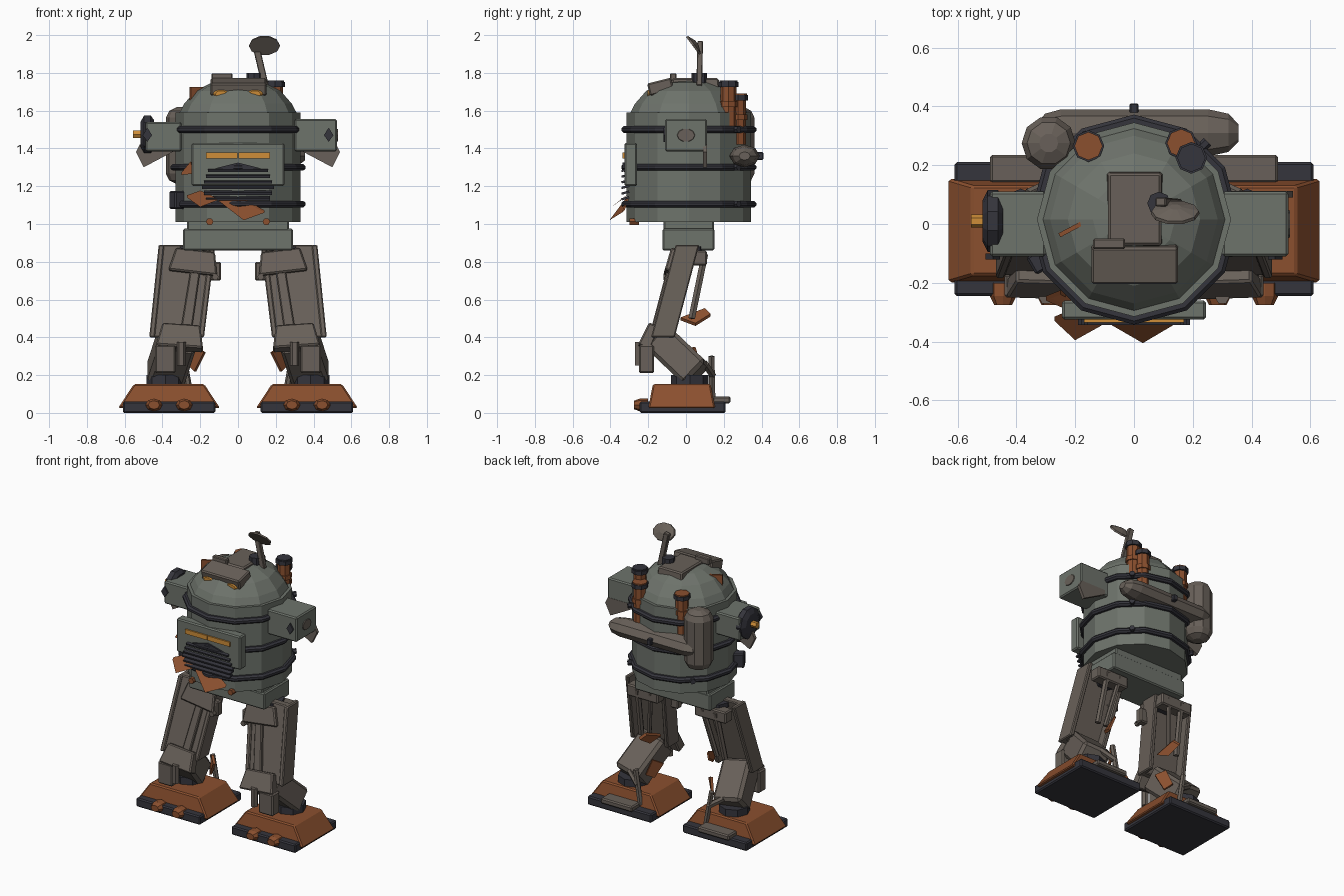
import bpy, bmesh, math
from mathutils import Vector, Matrix, Euler

if "Cube" in bpy.data.objects:
    bpy.data.objects.remove(bpy.data.objects["Cube"])


def material(name, col):
    m = bpy.data.materials.new(name)
    m.diffuse_color = (*col, 1)
    m.use_nodes = True
    m.node_tree.nodes["Principled BSDF"].inputs["Base Color"].default_value = m.diffuse_color
    return m


GREEN = material("green_armour", (0.155, 0.172, 0.148))
STEEL = material("brown_steel", (0.14, 0.118, 0.1))
RUST = material("rust", (0.26, 0.08, 0.028))
DARK = material("dark_metal", (0.035, 0.035, 0.045))
GLOW = material("amber", (0.62, 0.27, 0.04))


# ---- helpers: geometry is written in world space so mirroring is across x = 0
def finish(name, bm, mat, mirror=False, bevel=0):
    bmesh.ops.recalc_face_normals(bm, faces=bm.faces)
    me = bpy.data.meshes.new(name)
    bm.to_mesh(me)
    bm.free()
    me.materials.append(mat)
    ob = bpy.data.objects.new(name, me)
    bpy.context.collection.objects.link(ob)
    if bevel:
        b = ob.modifiers.new("bevel", 'BEVEL')
        b.width, b.segments = bevel, 1
    if mirror:
        ob.modifiers.new("mirror", 'MIRROR')
    return ob


def block(name, M, size, mat, taper=(1, 1), mirror=False, bevel=0.008):
    bm = bmesh.new()
    bmesh.ops.create_cube(bm, size=1)
    for v in bm.verts:
        t = taper if v.co.z > 0 else (1, 1)
        v.co = M @ Vector((v.co.x * size[0] * t[0], v.co.y * size[1] * t[1], v.co.z * size[2]))
    return finish(name, bm, mat, mirror, bevel)


def box(name, lo, hi, mat, rot=(0, 0, 0), **kw):
    lo, hi = Vector(lo), Vector(hi)
    M = Matrix.Translation((lo + hi) / 2) @ Euler([math.radians(a) for a in rot]).to_matrix().to_4x4()
    return block(name, M, hi - lo, mat, **kw)


def frame(p0, p1):
    z = (p1 - p0).normalized()
    ref = Vector((1, 0, 0)) if abs(z.x) < 0.9 else Vector((0, 1, 0))
    x = (ref - z * ref.dot(z)).normalized()
    return Matrix((x, z.cross(x), z)).transposed().to_4x4()


def beam(name, p0, p1, w, d, mat, **kw):
    p0, p1 = Vector(p0), Vector(p1)
    M = Matrix.Translation((p0 + p1) / 2) @ frame(p0, p1)
    return block(name, M, (w, d, (p1 - p0).length), mat, **kw)


def turned(name, p0, p1, profile, mat, n=8, flat=1, mirror=False):
    """Revolve (radius, fraction along p0-p1) around the axis."""
    p0, p1 = Vector(p0), Vector(p1)
    M, L = Matrix.Translation(p0) @ frame(p0, p1), (p1 - p0).length
    bm = bmesh.new()
    rings = [[bm.verts.new(M @ Vector((r * math.cos(2 * math.pi * i / n),
                                       r * flat * math.sin(2 * math.pi * i / n), f * L)))
              for i in range(n)] for r, f in profile]
    for a, b in zip(rings, rings[1:]):
        for i in range(n):
            bm.faces.new((a[i], a[(i + 1) % n], b[(i + 1) % n], b[i]))
    bm.faces.new(rings[0])
    bm.faces.new(rings[-1])
    return finish(name, bm, mat, mirror)


def rod(name, p0, p1, r, mat, n=8, **kw):
    return turned(name, p0, p1, [(r, 0), (r, 1)], mat, n, **kw)


def plate(name, pts, depth, mat, mirror=False, bevel=0):
    """Extrude a polygon by depth along +y (or a given vector)."""
    vec = Vector(depth) if isinstance(depth, tuple) else Vector((0, depth, 0))
    bm = bmesh.new()
    f = bm.faces.new([bm.verts.new(p) for p in pts])
    ext = bmesh.ops.extrude_face_region(bm, geom=[f])
    bmesh.ops.translate(bm, verts=[v for v in ext["geom"] if isinstance(v, bmesh.types.BMVert)], vec=vec)
    return finish(name, bm, mat, mirror, bevel)


CAPS = [(0.35, 0), (0.8, 0.05), (1, 0.14), (1, 0.86), (0.8, 0.95), (0.35, 1)]

# ---- torso: twelve-sided drum, dome and bands
CY = 0.015
rod("torso_drum", (0, CY, 1.01), (0, CY, 1.59), 0.33, GREEN, 12)
turned("dome", (0, CY, 1.585), (0, CY, 1.77),
       [(0.312, 0), (0.285, 0.28), (0.225, 0.65), (0.14, 0.88), (0.02, 1)], GREEN, 12)
for i, z in enumerate((1.105, 1.3, 1.5)):
    turned(f"torso_band_{i}", (0, CY, z - 0.018), (0, CY, z + 0.018),
           [(0.345, 0), (0.357, 0.3), (0.357, 0.7), (0.345, 1)], DARK, 12)
    rod(f"band_bolt_{i}", (0.22, 0.25, z), (0.25, 0.28, z), 0.018, DARK, 6, mirror=True)
box("pelvis", (-0.29, -0.125, 0.86), (0.29, 0.15, 0.975), GREEN)
box("pelvis_collar", (-0.27, -0.12, 0.96), (0.27, 0.148, 1.02), GREEN)
rod("hem_rivet", (0.15, -0.25, 1.012), (0.15, -0.3, 1.012), 0.02, RUST, 6, mirror=True)

# ---- chest grille
box("chest_panel", (-0.245, -0.325, 1.2), (0.245, -0.26, 1.43), GREEN)
box("amber_slit", (0.002, -0.335, 1.347), (0.17, -0.32, 1.378), GLOW, mirror=True, bevel=0)
plate("grille_spindle", [(-0.12, -0.335, 1.295), (0, -0.335, 1.28), (0.12, -0.335, 1.295), (0, -0.335, 1.325)], 0.03, DARK)
for i in range(6):
    w = 0.19 - 0.01 * abs(i - 2)
    box(f"grille_slat_{i}", (-w, -0.342, 1.13 + i * 0.03), (w, -0.3, 1.142 + i * 0.03), DARK, rot=(15, 0, 0), bevel=0)

# ---- loose rusty scrap plates
N = (0, 0.015, 0.012)
plate("scrap_large", [(-0.1, -0.33, 1.12), (0.0, -0.31, 1.14), (0.14, -0.34, 1.06), (0.03, -0.405, 1.02)], N, RUST)
plate("scrap_medium", [(-0.27, -0.33, 1.14), (-0.2, -0.3, 1.165), (-0.11, -0.345, 1.125), (-0.2, -0.395, 1.09)], N, RUST)
plate("scrap_small", [(-0.3, -0.26, 1.26), (-0.25, -0.24, 1.32), (-0.23, -0.25, 1.28), (-0.14, -0.33, 1.275)], N, RUST)
box("side_socket", (-0.355, -0.16, 1.08), (-0.28, -0.09, 1.175), DARK, rot=(0, 0, 30))
box("dome_patch", (-0.26, -0.02, 1.59), (-0.15, -0.005, 1.725), RUST, rot=(0, 0, 28), bevel=0)

# ---- head: hatch, brow and eyes
box("hatch", (-0.095, -0.08, 1.7), (0.1, 0.18, 1.772), STEEL, taper=(0.92, 0.94))
box("brow", (-0.145, -0.2, 1.692), (0.15, -0.07, 1.76), STEEL, rot=(14, 0, 0))
turned("eye", (0.09, -0.16, 1.69), (0.09, -0.203, 1.688), [(0.042, 0), (0.042, 0.8), (0.03, 1)], GLOW, 10, 0.6, mirror=True)
box("brow_box", (-0.14, -0.085, 1.755), (-0.03, -0.05, 1.798), STEEL, bevel=0.005)

# ---- antenna with dish
rod("antenna_base", (0.085, 0.07, 1.74), (0.085, 0.07, 1.8), 0.04, DARK)
beam("antenna_mast", (0.145, 0.07, 1.73), (0.09, 0.075, 1.965), 0.036, 0.03, STEEL, bevel=0.004)
c, n = Vector((0.14, 0.045, 1.95)), Vector((0, 0.8, 0.6)).normalized()
turned("dish", c - n * 0.012, c + n * 0.016, [(0.083, 0), (0.08, 0.4), (0.02, 1)], STEEL, 10, 0.75)

# ---- exhausts and tanks on the back
for i, (x, y, z0, z1) in enumerate(((0.195, 0.225, 1.5, 1.76), (0.16, 0.275, 1.42, 1.69), (-0.155, 0.265, 1.42, 1.69))):
    rod(f"exhaust_{i}", (x, y, z0), (x, y, z1 - 0.03), 0.042, RUST)
    rod(f"exhaust_collar_{i}", (x, y, z1 - 0.14), (x, y, z1 - 0.11), 0.05, RUST)
    rod(f"exhaust_cap_{i}", (x, y, z1 - 0.035), (x, y, z1 - 0.008), 0.054, DARK)
    rod(f"exhaust_mouth_{i}", (x, y, z1 - 0.03), (x, y, z1), 0.048, RUST if i else DARK)
turned("upright_tank", (-0.29, 0.275, 1.21), (-0.29, 0.275, 1.62), [(r * 0.092, f) for r, f in CAPS], STEEL, 10)
turned("cross_tank", (-0.33, 0.31, 1.36), (0.355, 0.31, 1.36),
       [(0.03, 0), (0.065, 0.04), (0.08, 0.12), (0.08, 0.85), (0.065, 0.95), (0.03, 1)], STEEL, 8, 0.75)
box("tank_clip", (-0.015, 0.37, 1.34), (0.015, 0.41, 1.38), DARK, bevel=0.004)
rod("tank_valve", (-0.23, 0.2, 1.52), (-0.21, 0.26, 1.52), 0.02, GLOW, 6)

# ---- arm stubs
box("arm_right", (0.3, -0.11, 1.385), (0.525, 0.11, 1.555), GREEN)
box("arm_left", (-0.49, -0.11, 1.385), (-0.3, 0.11, 1.54), GREEN)
turned("arm_right_cap", (0.52, 0, 1.47), (0.53, 0, 1.47), [(0.05, 0), (0.045, 1)], STEEL, 10, 0.75)
plate("arm_bolt", [(0.48, -0.12, 1.435), (0.505, -0.12, 1.47), (0.48, -0.12, 1.51), (0.455, -0.12, 1.47)], 0.02, DARK, mirror=True)
turned("arm_wheel", (-0.515, 0.01, 1.475), (-0.445, 0.01, 1.475),
       [(0.07, 0), (0.105, 0.25), (0.105, 0.75), (0.08, 1)], DARK, 10)
rod("arm_wheel_hub", (-0.555, 0.01, 1.475), (-0.5, 0.01, 1.475), 0.022, GLOW, 6)
for s, y in ((1, 0.09), (-1, 0.0)):
    plate("arm_fin", [(s * 0.33, y, 1.39), (s * 0.5, y, 1.3), (s * 0.54, y, 1.38), (s * 0.52, y, 1.42), (s * 0.33, y, 1.42)], 0.022, STEEL)

# ---- legs (built on +x, mirrored)
S = dict(mirror=True)


def thigh(name, t0, t1, b0, b1, y, depth):
    """Sheared slab from z 0.89 down to 0.4; x ranges at top and bottom, y offset from the front line."""
    plate(name, [(t0, -0.055 + y, 0.89), (t1, -0.055 + y, 0.89), (b1, -0.185 + y, 0.4), (b0, -0.185 + y, 0.4)],
          depth, STEEL, bevel=0.006, **S)


turned("hip_joint", (0.24, 0.01, 0.8), (0.24, 0.01, 0.88), [(0.05, 0), (0.09, 0.6), (0.09, 1)], DARK, 8, **S)
thigh("thigh_plate", 0.14, 0.41, 0.19, 0.46, 0.01, 0.05)
thigh("thigh_outer_flange", 0.39, 0.42, 0.44, 0.47, 0.0, 0.125)
thigh("thigh_inner_flange", 0.12, 0.15, 0.18, 0.21, 0.0, 0.125)
thigh("thigh_rib", 0.18, 0.23, 0.25, 0.31, -0.012, 0.04)
beam("hip_guard", (0.24, -0.1, 0.74), (0.225, -0.065, 0.86), 0.26, 0.035, STEEL, taper=(0.8, 1), **S)
box("hip_bracket", (0.09, -0.09, 0.7), (0.19, -0.04, 0.8), STEEL, **S)
rod("hip_bracket_pin", (0.12, -0.07, 0.72), (0.12, -0.12, 0.72), 0.018, STEEL, 6, **S)
box("hip_crossbar", (0.14, 0.03, 0.78), (0.38, 0.11, 0.86), STEEL, **S)
rod("thigh_piston", (0.2, 0.1, 0.84), (0.26, 0.03, 0.5), 0.016, STEEL, 6, **S)
rod("thigh_piston_sleeve", (0.3, 0.1, 0.84), (0.32, 0.03, 0.5), 0.02, STEEL, 6, **S)
plate("thigh_scrap", [(0.21, -0.03, 0.49), (0.24, 0.05, 0.46), (0.26, 0.13, 0.51), (0.23, 0.1, 0.54)], (0.01, 0, 0.015), RUST, **S)
beam("shin", (0.32, -0.15, 0.4), (0.385, 0.06, 0.2), 0.2, 0.17, STEEL, bevel=0.02, **S)
beam("knee_guard", (0.31, -0.225, 0.34), (0.3, -0.17, 0.46), 0.25, 0.07, STEEL, taper=(0.8, 0.9), **S)
rod("knee_pin", (0.3, -0.25, 0.25), (0.3, -0.25, 0.375), 0.024, STEEL, 6, **S)
box("shin_guard", (0.33, -0.25, 0.21), (0.44, -0.17, 0.36), STEEL, **S)
plate("shin_scrap", [(0.17, 0.0, 0.32), (0.22, 0.05, 0.35), (0.25, 0.08, 0.25), (0.22, 0.03, 0.22)], (0.012, -0.012, 0), RUST, **S)
rod("heel_piston", (0.25, 0.14, 0.07), (0.29, 0.135, 0.3), 0.018, STEEL, 6, **S)
rod("heel_clevis", (0.27, 0.14, 0.2), (0.36, 0.1, 0.26), 0.02, STEEL, 6, **S)
rod("ankle", (0.385, 0.02, 0.13), (0.385, 0.02, 0.2), 0.1, DARK, 8, **S)

# ---- feet
box("foot", (0.095, -0.2, 0.025), (0.635, 0.155, 0.152), RUST, taper=(0.69, 0.86), **S)
box("sole", (0.12, -0.245, 0.0), (0.61, 0.21, 0.06), DARK, **S)
box("heel_block", (0.25, 0.14, 0.05), (0.49, 0.235, 0.088), STEEL, **S)
for i, x in enumerate((0.285, 0.445)):
    turned(f"toe_{i}", (x, -0.2, 0.042), (x, -0.275, 0.042), [(0.045, 0), (0.045, 0.6), (0.03, 1)], RUST, 8, 0.75, **S)
